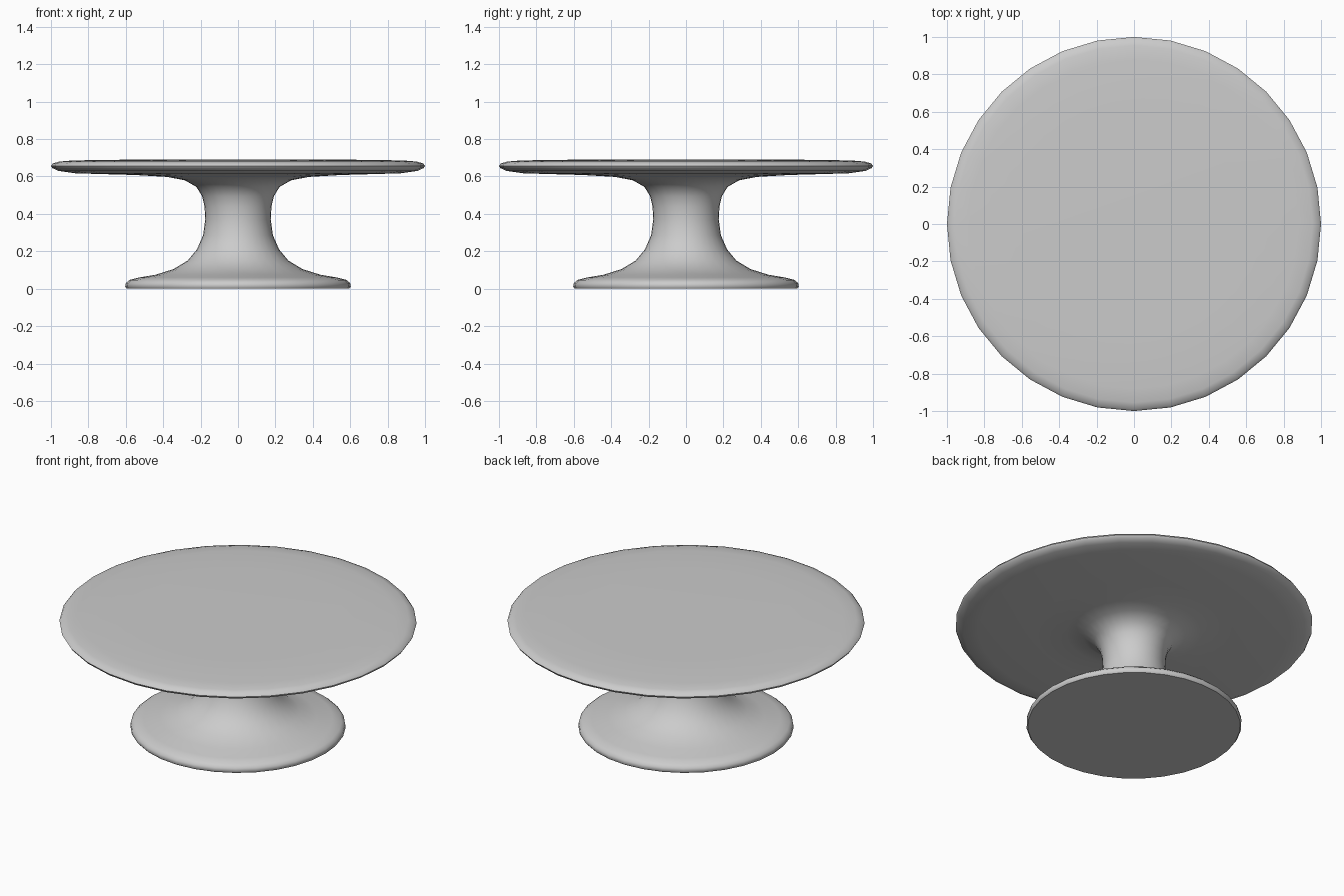
import bpy, bmesh, math

if "Cube" in bpy.data.objects:
    bpy.data.objects.remove(bpy.data.objects["Cube"])

SIDES = 32


def lathe(name, profile):
    """Spin a (radius, height) profile around z; ends on the axis close the solid."""
    bm = bmesh.new()
    rings = []
    for r, z in profile:
        if r == 0:
            rings.append([bm.verts.new((0, 0, z))] * SIDES)
        else:
            rings.append([bm.verts.new((r * math.cos(2 * math.pi * i / SIDES),
                                        r * math.sin(2 * math.pi * i / SIDES), z))
                          for i in range(SIDES)])
    for a, b in zip(rings, rings[1:]):
        for i in range(SIDES):
            j = (i + 1) % SIDES
            bm.faces.new(list(dict.fromkeys((a[i], a[j], b[j], b[i]))))
    bmesh.ops.recalc_face_normals(bm, faces=bm.faces)
    mesh = bpy.data.meshes.new(name)
    bm.to_mesh(mesh)
    bm.free()
    obj = bpy.data.objects.new(name, mesh)
    bpy.context.collection.objects.link(obj)
    bpy.context.view_layer.objects.active = obj
    obj.select_set(True)
    bpy.ops.object.shade_smooth_by_angle(angle=math.radians(50))
    obj.select_set(False)
    return obj


# One continuous turned body: foot, waisted stem, round top
foot = [(0, 0), (0.595, 0), (0.603, 0.01), (0.60, 0.03), (0.58, 0.047), (0.53, 0.06)]
stem = [(0.44, 0.075), (0.345, 0.105), (0.27, 0.15), (0.22, 0.21), (0.187, 0.285),
        (0.175, 0.37), (0.179, 0.44), (0.192, 0.495), (0.223, 0.545), (0.285, 0.58)]
top = [(0.38, 0.598), (0.55, 0.608), (0.87, 0.617), (0.96, 0.63), (0.993, 0.645),
       (1.0, 0.657), (0.99, 0.67), (0.955, 0.68), (0.88, 0.686), (0.6, 0.69), (0, 0.69)]
lathe("pedestal_table", foot + stem + top)
